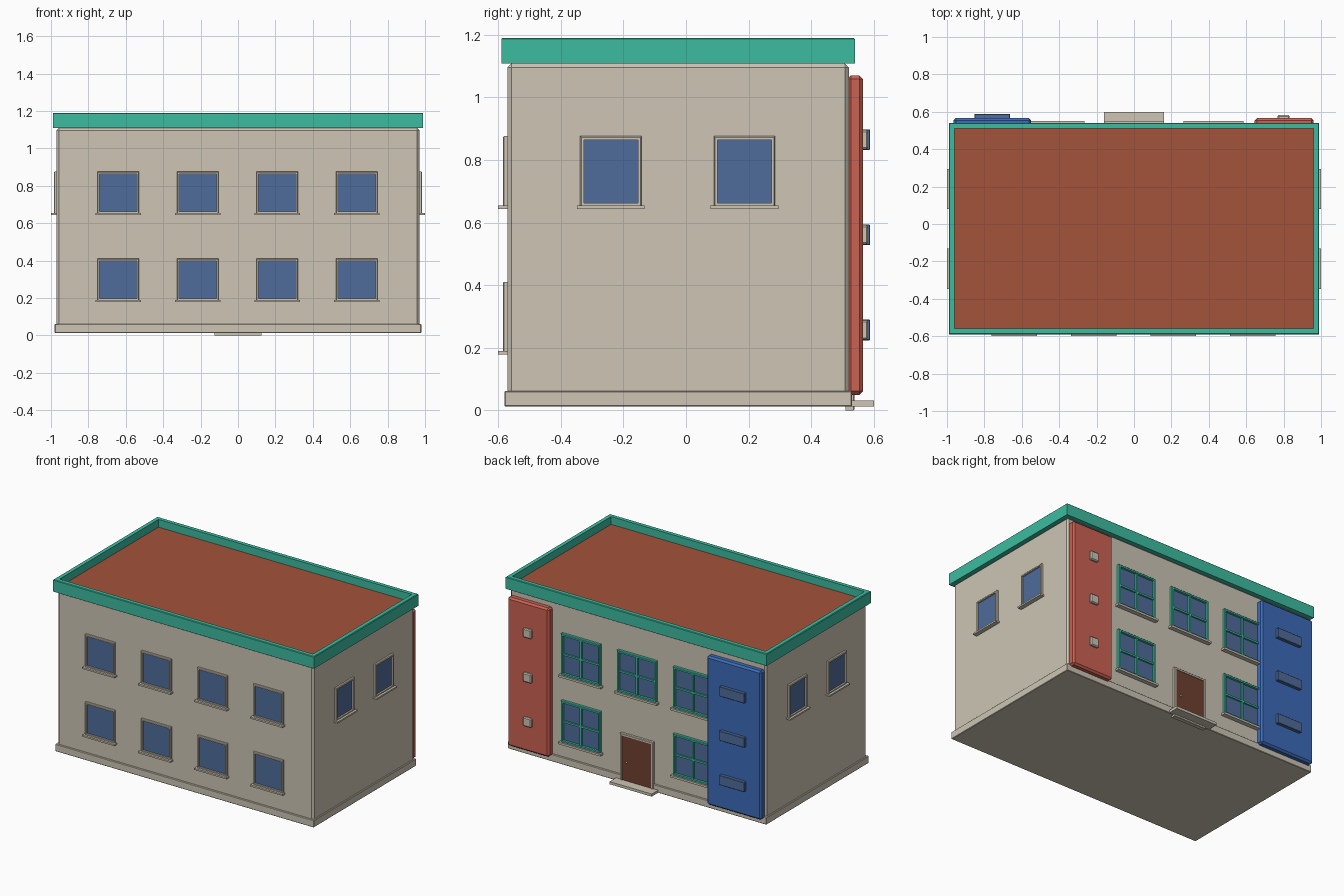
import bpy, bmesh, math
from mathutils import Matrix, Vector

if "Cube" in bpy.data.objects:
    bpy.data.objects.remove(bpy.data.objects["Cube"])


def mat(name, r, g, b):
    def lin(c):
        c /= 255
        return c / 12.92 if c <= 0.04045 else ((c + 0.055) / 1.055) ** 2.4
    m = bpy.data.materials.new(name)
    m.diffuse_color = (lin(r), lin(g), lin(b), 1)
    m.use_nodes = True
    m.node_tree.nodes["Principled BSDF"].inputs["Base Color"].default_value = m.diffuse_color
    return m


BEIGE = mat("beige_plaster", 205, 197, 181)
GREEN = mat("teal_green", 60, 188, 160)
ROOF = mat("roof_brown", 163, 83, 59)
RED = mat("panel_red", 204, 97, 82)
BLUE = mat("panel_blue", 60, 108, 186)
GLASS = mat("window_glass", 79, 108, 155)
DOOR = mat("door_brown", 112, 64, 48)


def finish(name, bm, m, M):
    bm.transform(M)
    bmesh.ops.recalc_face_normals(bm, faces=bm.faces)
    me = bpy.data.meshes.new(name)
    bm.to_mesh(me)
    bm.free()
    me.materials.append(m)
    ob = bpy.data.objects.new(name, me)
    bpy.context.collection.objects.link(ob)
    return ob


def box(name, lo, hi, m, M=Matrix(), bevel=0):
    lo, hi = Vector(lo), Vector(hi)
    bm = bmesh.new()
    bmesh.ops.create_cube(bm, size=1)
    for v in bm.verts:
        v.co = (lo + hi) / 2 + v.co * (hi - lo)
    if bevel:
        bmesh.ops.bevel(bm, geom=bm.edges[:], offset=bevel, segments=1,
                        affect='EDGES', profile=0.5)
    return finish(name, bm, m, M)


def ring(name, w, h, t, back, front, m, M, c=0.0):
    """Rectangular frame; (w, h) outer size, t border, c outer chamfer."""
    bm = bmesh.new()
    loops = []
    for inset, z in ((0, back), (0, front - c), (c, front), (t, front), (t, back)):
        a, b = w / 2 - inset, h / 2 - inset
        loops.append([bm.verts.new(p) for p in
                      ((-a, -b, z), (a, -b, z), (a, b, z), (-a, b, z))])
    for i in range(5):
        p, q = loops[i], loops[(i + 1) % 5]
        for k in range(4):
            n = (k + 1) % 4
            bm.faces.new((p[k], p[n], q[n], q[k]))
    return finish(name, bm, m, M)


def facing(deg, x, y, z):
    """Local x along the wall, y up, z out of the wall."""
    return (Matrix.Translation((x, y, z)) @ Matrix.Rotation(math.radians(deg), 4, 'Z')
            @ Matrix.Rotation(math.pi / 2, 4, 'X'))


def plain_window(name, M, w, h):
    ring(name + "_frame", w, h, 0.012, -0.01, 0.015, BEIGE, M, 0.004)
    box(name + "_glass", (-w / 2 + 0.01, -h / 2 + 0.01, -0.004),
        (w / 2 - 0.01, h / 2 - 0.01, 0.004), GLASS, M)
    box(name + "_sill", (-w / 2 - 0.01, -h / 2 - 0.007, -0.01),
        (w / 2 + 0.01, -h / 2 + 0.004, 0.03), BEIGE, M)


def cross_window(name, M, w, h):
    ring(name + "_frame", w, h, 0.014, -0.01, 0.02, GREEN, M, 0.003)
    box(name + "_glass", (-w / 2 + 0.01, -h / 2 + 0.01, -0.004),
        (w / 2 - 0.01, h / 2 - 0.01, 0.004), GLASS, M)
    box(name + "_upright", (-0.006, -h / 2 + 0.01, 0), (0.006, h / 2 - 0.01, 0.016), GREEN, M)
    box(name + "_crossbar", (-w / 2 + 0.01, -0.006, 0), (w / 2 - 0.01, 0.006, 0.015), GREEN, M)
    box(name + "_sill", (-w / 2 - 0.012, -h / 2 - 0.012, -0.01),
        (w / 2 + 0.012, -h / 2 + 0.002, 0.03), BEIGE, M)


# Main body
box("walls", (-0.97, -0.57, 0.03), (0.97, 0.52, 1.108), BEIGE, bevel=0.012)
box("plinth", (-0.98, -0.58, 0.012), (0.98, 0.53, 0.062), BEIGE, bevel=0.003)

# Roof slab and parapet
ring("parapet", 1.98, 1.13, 0.03, 1.108, 1.19, GREEN,
     Matrix.Translation((0, -0.025, 0)), 0.004)
box("roof_underside", (-0.965, -0.565, 1.109), (0.965, 0.515, 1.12), GREEN)
box("roof", (-0.965, -0.565, 1.12), (0.965, 0.515, 1.137), ROOF)

# Front windows
for r, z in enumerate((0.298, 0.763)):
    for i in range(4):
        plain_window(f"front_window_{r}_{i}",
                     facing(0, -0.64 + 0.425 * i, -0.57, z), 0.224, 0.226)

# Side windows, upper floor only
for side, deg in ((1, 90), (-1, -90)):
    for i, y in enumerate((-0.24, 0.187)):
        plain_window(f"side_window_{side}_{i}", facing(deg, 0.97 * side, y, 0.763),
                     0.196, 0.226)

# Back windows, with the door in place of the lower middle one
for r, z in enumerate((0.31, 0.77)):
    for i, x in enumerate((-0.425, 0, 0.425)):
        if r == 1 or x != 0:
            cross_window(f"back_window_{r}_{i}", facing(180, x, 0.52, z), 0.296, 0.285)

# Entrance
D = facing(180, 0, 0.52, 0.175)
ring("door_frame", 0.25, 0.35, 0.014, -0.01, 0.018, BEIGE, D, 0.003)
box("door", (-0.113, -0.163, -0.005), (0.113, 0.163, 0.013), DOOR, D)
box("door_step", (-0.16, 0.51, 0.013), (0.16, 0.6, 0.031), BEIGE)
bm = bmesh.new()
bmesh.ops.create_uvsphere(bm, u_segments=10, v_segments=6, radius=0.006)
finish("door_knob", bm, BEIGE, Matrix.Translation((0.075, 0.538, 0.16)))

# Coloured corner panels with their small fittings
box("red_panel", (0.645, 0.515, 0.05), (0.96, 0.566, 1.07), RED, bevel=0.012)
box("blue_panel", (-0.965, 0.515, 0.05), (-0.55, 0.566, 1.07), BLUE, bevel=0.012)
for i in range(3):
    z = 0.257 + 0.304 * i
    box(f"red_panel_light_{i}", (0.768, 0.56, z - 0.031), (0.832, 0.582, z + 0.031),
        BEIGE, bevel=0.006)
    box(f"blue_panel_vent_{i}", (-0.853, 0.56, z - 0.033), (-0.663, 0.588, z + 0.033),
        GLASS, bevel=0.002)
